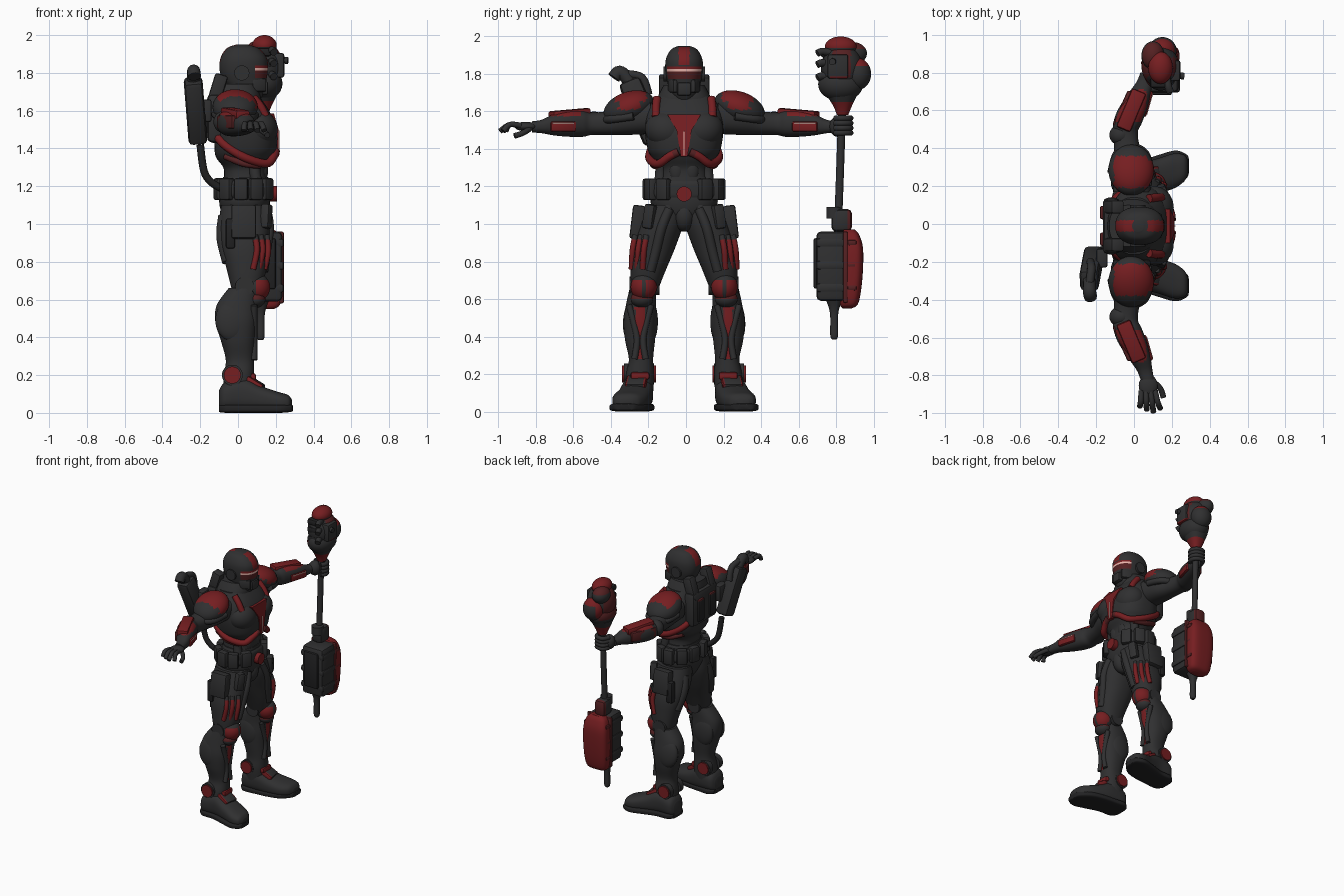
import bpy
import bmesh
from math import cos, sin, pi, copysign
from mathutils import Vector, Matrix, Euler

if "Cube" in bpy.data.objects:
    bpy.data.objects.remove(bpy.data.objects["Cube"], do_unlink=True)
PALETTE = {"charcoal": (.029, .029, .03), "black": (.016, .016, .017), "red": (.18, .013, .015),
           "dark_red": (.09, .015, .016), "visor_glow": (.8, .45, .4)}
MATERIALS = {}
for label, rgb in PALETTE.items():
    MATERIALS[label] = material = bpy.data.materials.new(label)
    material.use_nodes = True
    material.diffuse_color = (*rgb, 1)
    material.node_tree.nodes["Principled BSDF"].inputs["Base Color"].default_value = (*rgb, 1)

def finish(name, bm, colour, pair):
    bmesh.ops.recalc_face_normals(bm, faces=bm.faces)
    used = []
    for face in bm.faces:
        key = colour(face.calc_center_median()) if callable(colour) else colour
        if key not in used:
            used.append(key)
        face.material_index = used.index(key)
    for prefix in (("left_", "right_") if pair else ("",)):
        if prefix == "right_":
            bmesh.ops.scale(bm, vec=(1, -1, 1), verts=bm.verts)
            bmesh.ops.reverse_faces(bm, faces=bm.faces)
        mesh = bpy.data.meshes.new(prefix + name)
        bm.to_mesh(mesh)
        mesh.transform(Matrix.Translation((0, -.01, 0)))
        for key in used:
            mesh.materials.append(MATERIALS[key])
        item = bpy.data.objects.new(prefix + name, mesh)
        bpy.context.collection.objects.link(item)
        item.select_set(True)
        bpy.context.view_layer.objects.active = item
    bm.free()

def smooth_path(points, steps):
    points = [Vector(p) for p in points]
    ends, result = [points[0]] + points + [points[-1]], []
    for a, b, c, d in zip(ends, ends[1:], ends[2:], ends[3:]):
        for t in (i / steps for i in range(steps)):
            result.append(b + ((c - a) * t + (a * 2 - b * 5 + c * 4 - d) * t * t + (b * 3 - a - c * 3 + d) * t ** 3) / 2)
    return result + [points[-1]]

def skin(name, rings, colour, pair):
    bm = bmesh.new()
    loops = [[bm.verts.new(co) for co in ring] for ring in rings]
    for low, high in zip(loops, loops[1:]):
        for i in range(len(low)):
            bm.faces.new((low[i - 1], low[i], high[i], high[i - 1]))
    bm.faces.new(loops[0])
    bm.faces.new(loops[-1])
    finish(name, bm, colour, pair)

def loft(name, axis, sections, colour="charcoal", pair=False, power=2.3, sides=40, steps=7):
    k = "xyz".index(axis)
    u, v = [i for i in range(3) if i != k]
    rings = []
    for t, cu, cv, ru, rv in smooth_path(sections, steps):
        rings.append([])
        for a in (2 * pi * (i + .5) / sides for i in range(sides)):
            co = Vector((t, t, t))
            co[u] = cu + max(ru, .002) * copysign(abs(cos(a)) ** (2 / power), cos(a))
            co[v] = cv + max(rv, .002) * copysign(abs(sin(a)) ** (2 / power), sin(a))
            rings[-1].append(co)
    skin(name, rings, colour, pair)

def tube(name, points, radius, colour="charcoal", pair=False, sides=12):
    path, rings = smooth_path(points, 5), []
    heading, side, up = Vector((0, 0, 1)), Vector((1, 0, 0)), Vector((0, 1, 0))
    for i, p in enumerate(path):
        ahead = (path[min(i + 1, len(path) - 1)] - path[max(i - 1, 0)]).normalized()
        turn = heading.rotation_difference(ahead)
        side, up, heading = turn @ side, turn @ up, ahead
        rings.append([p + (side * cos(a) + up * sin(a)) * radius for a in (2 * pi * j / sides for j in range(sides))])
    skin(name, rings, colour, pair)

def box(name, centre, size, colour="charcoal", pair=False, turn=(0, 0, 0), bevel=.012):
    bm = bmesh.new()
    bmesh.ops.create_cube(bm, size=1)
    bmesh.ops.scale(bm, vec=size, verts=bm.verts)
    bmesh.ops.bevel(bm, geom=bm.edges[:], offset=min(bevel, min(size) / 3), segments=2, affect="EDGES", profile=.5)
    bm.transform(Matrix.Translation(centre) @ Euler(turn).to_matrix().to_4x4())
    finish(name, bm, colour, pair)

def ball(name, centre, radii, colour="charcoal", pair=False, turn=(0, 0, 0)):
    bm = bmesh.new()
    bmesh.ops.create_uvsphere(bm, u_segments=40, v_segments=24, radius=1)
    bm.transform(Matrix.Translation(centre) @ Euler(turn).to_matrix().to_4x4() @ Matrix.Diagonal((*radii, 1)))
    finish(name, bm, colour, pair)

def disc(name, centre, radius, depth, axis, colour="charcoal", pair=False):
    k = "xyz".index(axis)
    ends = [(centre[k] + end * depth / 2, *(c for i, c in enumerate(centre) if i != k), radius, radius) for end in (-1, 1)]
    loft(name, axis, ends, colour, pair, power=2, steps=1)

def pick(test, yes="red", no="charcoal"):
    return lambda p: yes if test(p) else no

# Helmet and collar
def helmet_colour(p):
    if p.x > .09 and 1.775 < p.z < 1.84:
        return "visor_glow" if 1.816 < p.z < 1.828 else "red" if p.z > 1.828 else "dark_red"
    return "red" if p.z > 1.85 and abs(p.y) < .03 and (p.x > .07 or p.x < 0) else "charcoal"

loft("helmet", "z", [(1.66, .06, 0, .06, .05), (1.7, .055, 0, .085, .075), (1.76, .035, 0, .115, .09), (1.82, .03, 0, .128, .1),
                     (1.88, .03, 0, .122, .097), (1.93, .025, 0, .085, .07), (1.95, .02, 0, .03, .03)], helmet_colour, sides=64, steps=9)
box("jaw_guard", (.13, 0, 1.72), (.06, .075, .07))
box("cheek_plate", (.11, .06, 1.735), (.08, .03, .07), pair=True, turn=(0, 0, -.4))
disc("ear_disc", (.02, .095, 1.8), .04, .03, "y", pair=True)
loft("collar", "z", [(1.6, -.01, 0, .13, .17), (1.68, -.01, 0, .13, .14), (1.74, -.015, 0, .115, .11)], power=2.6)
box("collar_guard", (-.11, .1, 1.71), (.07, .07, .17), pair=True, turn=(0, .3, 0))

# Torso
loft("torso", "z", [(1.2, .04, 0, .12, .14), (1.29, .04, 0, .115, .13), (1.35, .035, 0, .15, .17), (1.4, .04, 0, .165, .195),
                    (1.5, .04, 0, .165, .21), (1.6, .02, 0, .145, .2), (1.68, 0, 0, .11, .15)], power=2.5)
ball("pectoral_plate", (.11, .095, 1.5), (.1, .115, .1), pair=True, turn=(.3, 0, 0))
panel = [(.19, .09, 1.585), (.215, .04, 1.5), (.213, .018, 1.36)]
outline = panel + [(x, -y, z) for x, y, z in reversed(panel)]
skin("chest_panel", [[(x - depth, y, z) for x, y, z in outline] for depth in (0, .05)], "red", False)
box("sternum_line", (.216, 0, 1.43), (.006, .006, .13), "visor_glow")
tube("rib_band", [(.2, .03, 1.385), (.19, .08, 1.36), (.15, .14, 1.32), (.04, .185, 1.35), (-.06, .17, 1.41), (-.11, .13, 1.46)],
     .022, pick(lambda p: p.y > .06, "red", "dark_red"), True)
tube("rib_lower_band", [(.12, .15, 1.31), (.03, .165, 1.32), (-.07, .14, 1.36)], .018, "dark_red", True)
tube("shoulder_strap", [(.145, .15, 1.57), (.12, .15, 1.62), (.08, .145, 1.67)], .022, "red", True)
tube("oblique_plate", [(.1, .12, 1.34), (.09, .125, 1.28), (.1, .13, 1.22)], .03, pair=True)
ball("abdomen_plate", (.13, .04, 1.29), (.03, .04, .07), pair=True)
box("back_pack", (-.12, 0, 1.56), (.09, .3, .26), bevel=.03)
box("back_vent", (-.165, .07, 1.55), (.03, .07, .17), pick(lambda p: p.z > 1.6, "dark_red", "black"), True)

# Belt and hips
loft("pelvis", "z", [(.96, .03, 0, .06, .04), (1.03, .035, 0, .11, .12), (1.12, .035, 0, .135, .18), (1.25, .04, 0, .12, .14)])
loft("belt", "z", [(1.14, .035, 0, .135, .185), (1.16, .035, 0, .14, .195), (1.21, .035, 0, .14, .19), (1.23, .035, 0, .13, .18)])
for number, angle in enumerate((.6, 1.15, 1.7, 2.3, 2.85)):
    box(f"belt_pouch_{number}", (.035 + .14 * cos(angle), .195 * sin(angle), 1.185), (.05, .075, .115), pair=True, turn=(0, 0, angle))
disc("buckle", (.185, 0, 1.16), .04, .045, "x", "red")
ball("groin_plate", (.1, 0, 1.05), (.07, .06, .09))

# Thighs and pouches
loft("thigh", "z", [(.66, .045, .21, .08, .075), (.76, .045, .19, .105, .095), (.88, .035, .16, .125, .115),
                    (1, .035, .12, .135, .115), (1.1, .035, .1, .125, .1)], pair=True)
tube("thigh_ridge", [(.15, .08, 1.08), (.165, .12, .98), (.15, .15, .86), (.135, .18, .75)], .026, pair=True)
for number, offset in enumerate((0, .03, .06)):
    tube(f"thigh_rib_{number}", [(.15 - offset, .2 + offset, .94), (.16 - offset, .215 + offset, .86), (.14 - offset, .22 + offset, .76)],
         .016, pick(lambda p: p.z < .92), True)
tube("hamstring_plate", [(-.07, .13, 1.04), (-.08, .16, .93), (-.05, .2, .8)], .035, pair=True)
box("hip_holster", (.03, .25, 1.01), (.13, .065, .18), pair=True, turn=(.12, 0, 0))
box("holster_tool", (-.04, .255, .95), (.05, .05, .16), "black", True)
box("front_pouch", (.15, .185, 1.04), (.05, .06, .13), pair=True, turn=(.15, 0, .4))

# Knees and shins
def shin_colour(p):
    return "red" if p.x > .05 and .28 < p.z < .56 and abs(p.y - .235) < .012 + abs(p.z - .4) * .1 else "charcoal"

ball("knee_cap", (.095, .215, .665), (.075, .07, .075),
     pick(lambda p: p.x > .1 and abs(p.z - .66) < .045 and abs(p.y - .215) > .012), True)
disc("knee_hub", (.035, .21, .67), .05, .16, "y", pair=True)
ball("knee_lower_guard", (.09, .225, .6), (.055, .06, .045), pick(lambda p: p.z > .6, "dark_red"), True)
loft("shin", "z", [(.1, 0, .24, .08, .075), (.2, .005, .235, .08, .075), (.28, .01, .23, .075, .065), (.38, 0, .235, .09, .08),
                   (.48, -.01, .235, .11, .088), (.57, -.005, .23, .108, .08), (.66, .03, .22, .08, .07)], shin_colour, True)
ball("calf_plate", (-.03, .285, .49), (.09, .04, .11), pair=True, turn=(.1, 0, 0))
ball("inner_calf_plate", (-.02, .175, .48), (.08, .035, .11), pair=True)
for edge, spread in (("inner", -1), ("outer", 1)):
    tube(f"{edge}_shin_ridge", [(.085, .235 + spread * reach, height) for reach, height in
                                ((.06, .57), (.035, .48), (.016, .38), (.03, .28))], .017, pair=True)
    disc(f"{edge}_ankle_rim", (-.03, .24 + spread * .06, .2), .055, .04, "y", pair=True)
    disc(f"{edge}_ankle_disc", (-.03, .24 + spread * .07, .2), .045, .04, "y", "red", True)

# Boots
loft("boot", "x", [(-.1, .25, .07, .05, .05), (-.07, .25, .085, .08, .075), (.03, .25, .095, .085, .09), (.12, .265, .075, .09, .068),
                   (.21, .29, .06, .092, .052), (.265, .305, .055, .07, .04), (.285, .31, .05, .035, .02)], pair=True, power=2.6)
loft("boot_sole", "x", [(-.1, .25, .022, .06, .018), (-.06, .25, .022, .09, .022), (.03, .255, .022, .09, .022), (.13, .275, .022, .1, .022),
                        (.22, .3, .022, .098, .022), (.28, .315, .024, .06, .019), (.29, .315, .025, .03, .014)], "black", True, power=4)
box("instep_strap", (.09, .255, .155), (.1, .11, .04), pick(lambda p: abs(p.y - .255) > .012), True, turn=(0, .55, .15))
box("ankle_front_plate", (.075, .235, .19), (.04, .1, .04), "red", True)

# Arms
loft("arm", "y", [(.18, -.01, 1.57, .1, .09), (.3, -.02, 1.56, .09, .085), (.4, -.035, 1.54, .07, .065), (.49, -.045, 1.535, .065, .06),
                  (.54, -.035, 1.535, .075, .07), (.61, -.01, 1.535, .077, .07), (.69, .025, 1.53, .062, .058), (.76, .055, 1.52, .042, .036),
                  (.81, .07, 1.518, .036, .03)], pick(lambda p: .55 < p.y < .72 and p.z > 1.575), True)
ball("shoulder_pad", (-.015, .295, 1.62), (.12, .14, .085), pick(
    lambda p: abs(p.x + .01) < .095 and p.z > 1.65 and .2 < p.y < .37 or p.z > 1.61 and p.x > .03 and .24 < p.y < .35), True, (-.35, 0, 0))
tube("shoulder_rim", [(.09, .27, 1.575), (.06, .38, 1.56), (-.02, .42, 1.555), (-.09, .38, 1.56), (-.12, .28, 1.58)], .022, pair=True)
ball("elbow_guard", (-.07, .48, 1.54), (.06, .055, .06), pair=True)
box("gauntlet_top_plate", (-.015, .61, 1.585), (.08, .22, .05), "red", True, turn=(-.08, 0, -.4))
box("gauntlet_front_plate", (.068, .645, 1.52), (.03, .14, .055), "red", True, turn=(0, 0, -.28))
box("gauntlet_line", (.083, .645, 1.537), (.006, .12, .006), "visor_glow", True, turn=(0, 0, -.28))
box("gauntlet_back_plate", (-.06, .62, 1.54), (.03, .2, .07), "dark_red", True, turn=(0, 0, -.42))

# Open right hand, and left hand closed round the shaft
ball("right_palm", (.075, -.845, 1.52), (.05, .06, .025))
tube("right_thumb", [(.1, -.82, 1.51), (.14, -.86, 1.485), (.155, -.905, 1.47)], .015)
ball("left_palm", (.09, .82, 1.52), (.045, .045, .055))
for number, spread in enumerate((-.045, -.015, .015, .045)):
    reach, level = .985 - abs(spread - .01) * .6, 1.525 + spread * .87
    tube(f"right_finger_{number}", [(.075 + spread * .8, -.87, 1.525), (.08 + spread, -.93, 1.53), (.085 + spread * 1.2, -reach, 1.495)], .015)
    tube(f"left_finger_{number}", [(.075, .84, level), (.1, .885, level), (.15, .88, level), (.17, .84, level), (.15, .805, level)], .015)

# Shaft and its lower block
tube("staff_shaft", [(.12, .8, .5), (.125, .825, 1.1), (.13, .845, 1.68)], .021)
loft("staff_tip", "z", [(.385, .12, .8, .012, .012), (.41, .12, .8, .021, .021), (.53, .12, .8, .023, .023), (.62, .12, .8, .055, .055)])
box("lower_block", (.145, .79, .775), (.18, .17, .37), bevel=.025)
box("lower_block_ridge", (.14, .715, .79), (.12, .05, .27), "black")
for number, level in enumerate((.66, .78, .9)):
    box(f"lower_block_band_{number}", (.145, .78, level), (.195, .15, .045))
    box(f"lower_shell_clamp_{number}", (.14, .895, level), (.2, .05, .03), "dark_red")
loft("lower_red_shell", "z", [(.55, .14, .87, .05, .025), (.58, .14, .88, .085, .05), (.7, .14, .895, .098, .055),
                              (.86, .14, .9, .098, .055), (.94, .14, .89, .08, .045), (.97, .14, .88, .05, .03)], "red", power=3.2)
box("lower_shell_seam", (.14, .86, .77), (.205, .025, .38), "dark_red")
box("lower_block_cap", (.125, .84, 1.02), (.09, .11, .12), pick(lambda p: p.y > .85, "dark_red"), bevel=.025)
disc("lower_collar", (.125, .8, 1.06), .042, .06, "z")

# Upper staff head
loft("head_neck", "z", [(1.58, .13, .845, .03, .03), (1.63, .13, .845, .05, .05), (1.7, .135, .84, .08, .09)], pick(lambda p: p.z < 1.65))
ball("head_core", (.14, .84, 1.83), (.1, .11, .13), pick(lambda p: abs(p.y - .84) < .05 and p.z > 1.78 or p.x < .07, "dark_red"))
ball("head_low_bulge", (.14, .835, 1.745), (.095, .12, .09), pick(lambda p: p.x < .1 and p.z > 1.72, "dark_red"))
ball("head_side_bulge", (.15, .925, 1.8), (.075, .072, .085), pick(lambda p: p.z > 1.84 or p.x < .1))
ball("head_top_dome", (.14, .835, 1.945), (.065, .085, .055), pick(lambda p: p.z > 1.94))
ball("head_rear_dome", (.1, .9, 1.91), (.06, .075, .06), pick(lambda p: p.z > 1.93, "dark_red"))
box("head_front_block", (.21, .82, 1.84), (.07, .11, .13), pick(lambda p: p.z < 1.82 and p.y > .8))
for number, level in enumerate((1.78, 1.85, 1.91)):
    tube(f"head_prong_{number}", [(.17, .8, level), (.18, .74, level + .01), (.19, .71, level)], .02)
    box(f"head_clamp_{number}", (.13, .755, level), (.09, .05, .045), "black")
tube("head_muzzle", [(.2, .8, 1.87), (.265, .79, 1.865)], .018)

# Slung weapon on the back with its hose
box("slung_body", (-.225, -.225, 1.6), (.1, .12, .36), turn=(.4, -.08, 0), bevel=.025)
tube("slung_barrel", [(-.235, -.24, 1.66), (-.235, -.3, 1.77), (-.235, -.345, 1.81), (-.23, -.375, 1.78)], .035)
tube("slung_handle", [(-.23, -.19, 1.69), (-.225, -.225, 1.78), (-.235, -.31, 1.8)], .022)
box("slung_mount", (-.17, -.17, 1.6), (.06, .1, .12))
tube("slung_hose", [(-.2, -.14, 1.42), (-.18, -.13, 1.28), (-.14, -.12, 1.22), (-.09, -.11, 1.19)], .02, "black")
bpy.ops.object.shade_smooth_by_angle(angle=.7)
